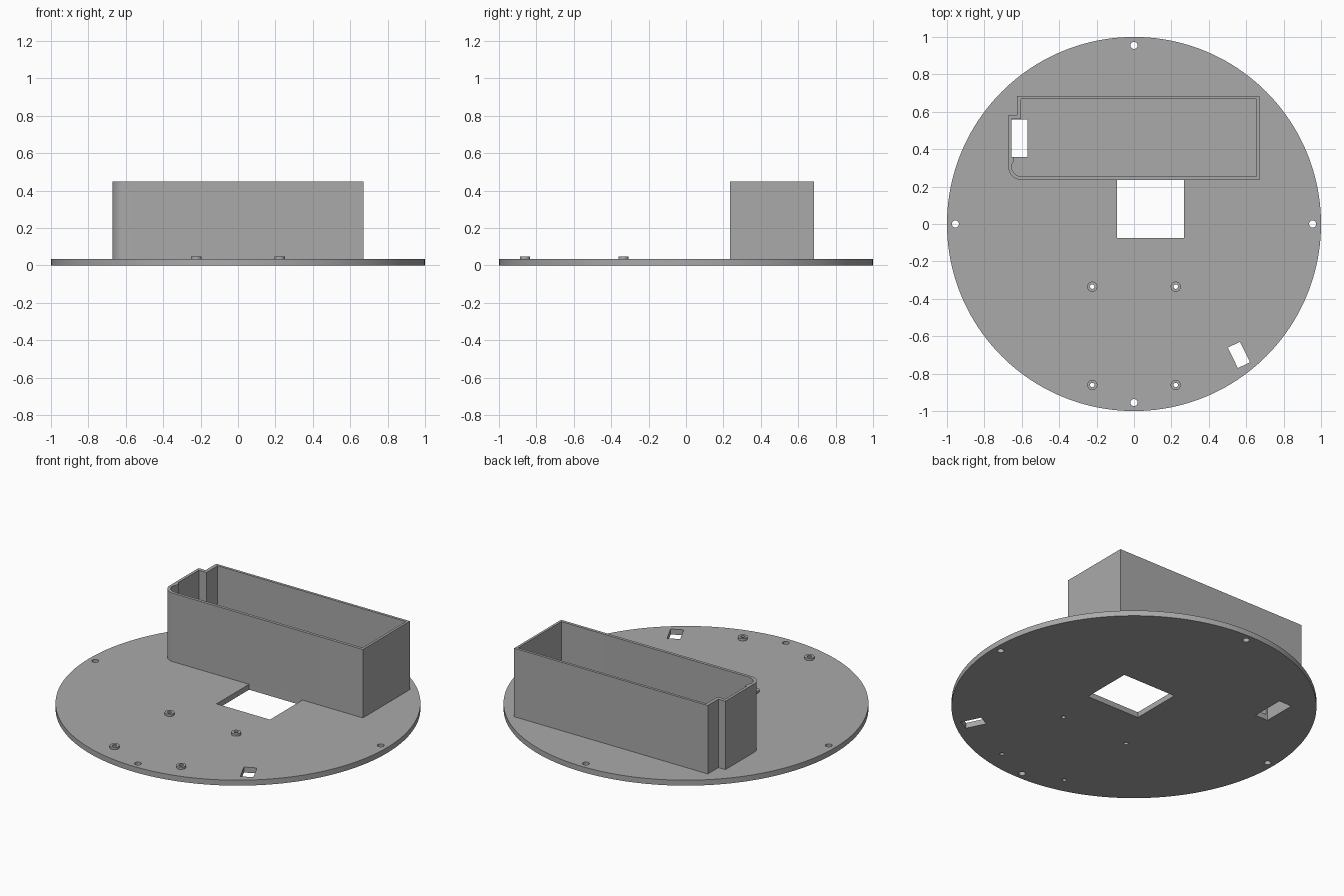
import bpy, bmesh
from math import cos, sin, pi, radians

cube = bpy.data.objects.get("Cube")
if cube:
    bpy.data.objects.remove(cube, do_unlink=True)

grey = bpy.data.materials.new("plain grey")
grey.use_nodes = True
GREY = (0.4, 0.4, 0.4, 1)
grey.diffuse_color = GREY
grey.node_tree.nodes["Principled BSDF"].inputs["Base Color"].default_value = GREY

PLATE_TOP = 0.033
WALL_TOP = 0.447
BOSS_TOP = 0.047


def arc(cx, cy, r, start, end, n):
    """Points along an arc, angles in degrees."""
    return [(cx + r * cos(radians(start + (end - start) * i / n)),
             cy + r * sin(radians(start + (end - start) * i / n))) for i in range(n + 1)]


def circle(cx, cy, r, n=32):
    return arc(cx, cy, r, 0, 360, n)[:-1]


def rect(cx, cy, w, h, turn=0):
    c, s = cos(radians(turn)), sin(radians(turn))
    corners = [(-w / 2, -h / 2), (w / 2, -h / 2), (w / 2, h / 2), (-w / 2, h / 2)]
    return [(cx + x * c - y * s, cy + x * s + y * c) for x, y in corners]


def slab(name, loops, z0, z1):
    """Extrude an outline; any loops inside it become holes."""
    curve = bpy.data.curves.new(name, "CURVE")
    curve.dimensions = "2D"
    curve.fill_mode = "BOTH"
    curve.extrude = (z1 - z0) / 2
    for loop in loops:
        spline = curve.splines.new("POLY")
        spline.points.add(len(loop) - 1)
        for point, (x, y) in zip(spline.points, loop):
            point.co = (x, y, 0, 1)
        spline.use_cyclic_u = True
    obj = bpy.data.objects.new(name, curve)
    bpy.context.collection.objects.link(obj)
    bpy.ops.object.select_all(action="DESELECT")
    obj.select_set(True)
    bpy.context.view_layer.objects.active = obj
    bpy.ops.object.convert(target="MESH")
    obj = bpy.context.object
    # Weld the caps to the sides and set the slab at its height
    bm = bmesh.new()
    bm.from_mesh(obj.data)
    bmesh.ops.remove_doubles(bm, verts=bm.verts, dist=1e-5)
    bmesh.ops.translate(bm, verts=bm.verts, vec=(0, 0, (z0 + z1) / 2))
    bmesh.ops.recalc_face_normals(bm, faces=bm.faces)
    bm.to_mesh(obj.data)
    bm.free()
    obj.data.materials.clear()
    obj.data.materials.append(grey)
    bpy.ops.object.shade_smooth_by_angle(angle=radians(30))
    return obj


# Round base plate with its openings and screw holes
bosses = [(x, y) for x in (-0.223, 0.223) for y in (-0.335, -0.861)]
rim_holes = [(0.955 * cos(i * pi / 2), 0.955 * sin(i * pi / 2)) for i in range(4)]
plate = [circle(0, 0, 1, 160),
         rect(0.088, 0.08, 0.357, 0.31),
         rect(-0.612, 0.459, 0.085, 0.202),
         rect(0.561, -0.70, 0.072, 0.122, 26)]
plate += [circle(x, y, 0.019) for x, y in rim_holes]
plate += [circle(x, y, 0.012) for x, y in bosses]
slab("base_plate", plate, 0, PLATE_TOP)

# Open-topped compartment wall: stepped back corner, rounded front corner
outer = [(-0.625, 0.583), (-0.625, 0.684), (0.671, 0.684), (0.671, 0.235)]
outer += arc(-0.600, 0.307, 0.072, 270, 180, 12) + [(-0.672, 0.583)]
inner = [(-0.604, 0.561), (-0.604, 0.668), (0.656, 0.668), (0.656, 0.253)]
inner += arc(-0.597, 0.311, 0.058, 270, 180, 12)
inner += [(-0.645, 0.333), (-0.645, 0.358), (-0.655, 0.358), (-0.655, 0.561)]
slab("compartment_wall", [outer, inner], PLATE_TOP, WALL_TOP)

# Raised rings around the mounting holes
for i, (x, y) in enumerate(bosses):
    slab(f"mounting_boss_{i + 1}", [circle(x, y, 0.027), circle(x, y, 0.012)],
         PLATE_TOP, BOSS_TOP)
